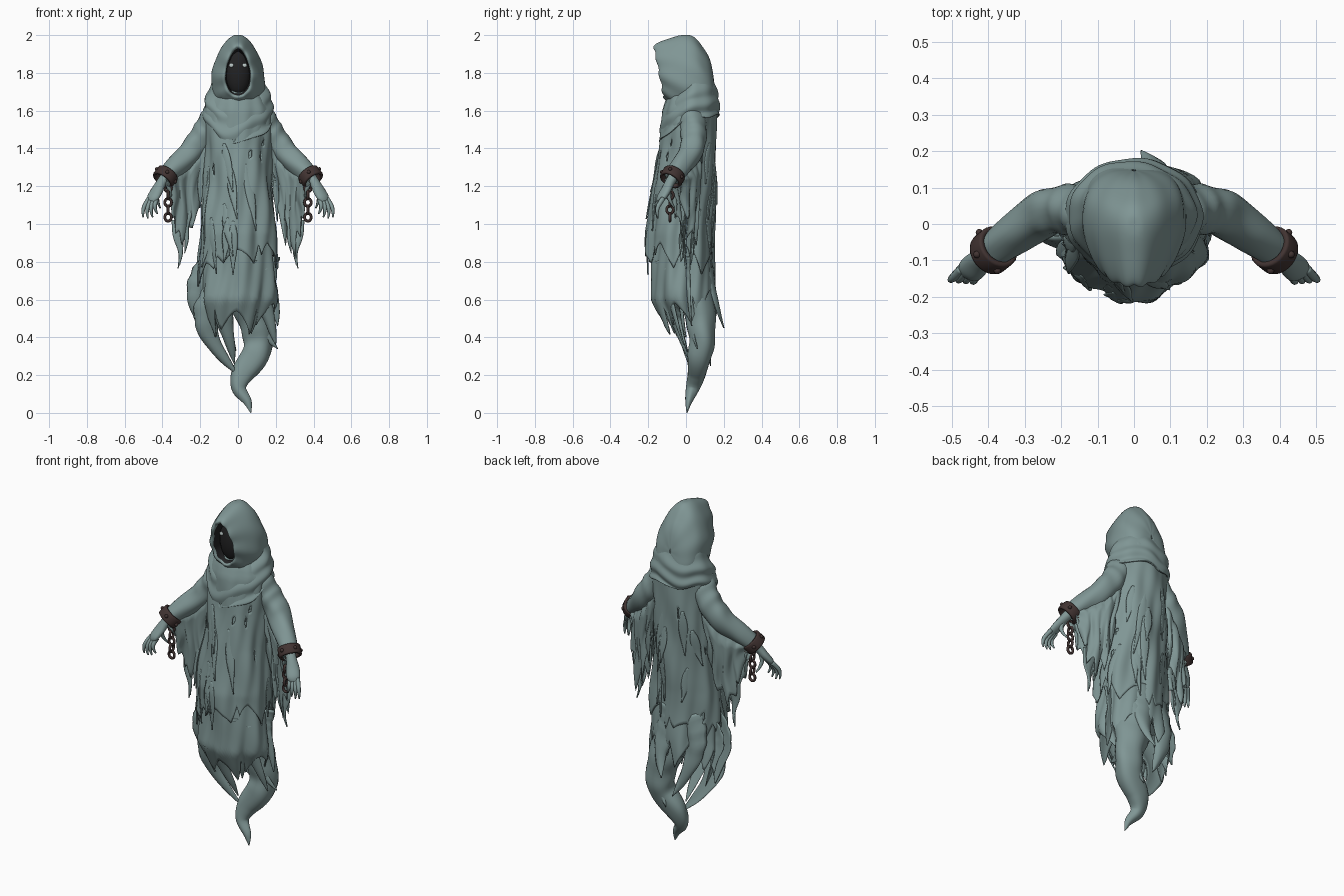
import bpy, bmesh, math, random
from math import sin, cos, pi
from mathutils import Vector

if "Cube" in bpy.data.objects:
    bpy.data.objects.remove(bpy.data.objects["Cube"])
random.seed(7)

def material(name, c):
    m = bpy.data.materials.new(name)
    m.diffuse_color = (*c, 1)
    m.use_nodes = True
    m.node_tree.nodes["Principled BSDF"].inputs["Base Color"].default_value = m.diffuse_color
    return m
CLOTH = material("grey_teal_cloth", (.215, .305, .3))
SKIN = material("pale_teal_skin", (.225, .315, .31))
IRON = material("rusty_iron", (.054, .034, .032))
DARK = material("hood_shadow", (.016, .016, .017))
EYE = material("pale_eye", (.5, .58, .57))

def finish(name, bm, mats, thick=0):
    bmesh.ops.recalc_face_normals(bm, faces=bm.faces)
    me = bpy.data.meshes.new(name)
    bm.to_mesh(me)
    bm.free()
    for m in mats:
        me.materials.append(m)
    for p in me.polygons:
        p.use_smooth = True
    ob = bpy.data.objects.new(name, me)
    bpy.context.collection.objects.link(ob)
    if thick:
        mod = ob.modifiers.new("thickness", 'SOLIDIFY')
        mod.thickness, mod.offset = thick, 0
    return ob

def sheet(name, nu, nv, f, mats=(CLOTH,), cu=True, cv=False, thick=.007, hole=None, mat=None, caps=False):
    """Grid surface from f(u, v), optionally closed in u and v."""
    bm = bmesh.new()
    ru, rv = nu + (not cu), nv + (not cv)
    g = [[bm.verts.new(f(i / nu, j / nv)) for i in range(ru)] for j in range(rv)]
    for j in range(nv):
        for i in range(nu):
            if hole and hole(i / nu, j / nv):
                continue
            a, b = (i + 1) % ru, (j + 1) % rv
            fc = bm.faces.new((g[j][i], g[j][a], g[b][a], g[b][i]))
            if mat:
                fc.material_index = mat(i / nu, j / nv)
    if caps:
        bm.faces.new(g[0])
        bm.faces.new(g[-1])
    return finish(name, bm, mats, thick)

def cat(P, t):
    """Smooth curve through tuples."""
    n = len(P) - 1
    f = min(max(t, 0), 1) * n
    i = min(int(f), n - 1)
    f -= i
    q = [P[max(i - 1, 0)], P[i], P[i + 1], P[min(i + 2, n)]]
    return [.5 * (2 * b + (c - a) * f + (2 * a - 5 * b + 4 * c - d) * f * f + (3 * b - a - 3 * c + d) * f ** 3)
            for a, b, c, d in zip(*q)]

def tube(name, P, s=1, side=(1, 0, 0), n=14, m=24, mats=(CLOTH,), curl=0, ripple=0):
    """Tapered tube or flat ribbon through (x, y, z, half width, half depth)."""
    def f(u, v):
        p = cat(P, v)
        T = (Vector(cat(P, v + .01)[:3]) - Vector(cat(P, v - .01)[:3])).normalized()
        A = Vector(side)
        A = (A - T * A.dot(T)).normalized()
        B = T.cross(A)
        a = 2 * pi * u
        k = 1 + ripple * sin(v * 31 + 5 * sin(4 * v) + 2 * sin(a)) + ripple * sin(4 * a + 9 * v)
        c = Vector(p[:3]) + A * abs(p[3]) * k * cos(a) + B * (abs(p[4]) * k * sin(a) + curl * abs(p[3]) * cos(a) ** 2)
        return (c.x * s, c.y, max(c.z, 0))
    return sheet(name, n, m, f, mats, thick=0, caps=True)

def ball(name, loc, scale, mat):
    bm = bmesh.new()
    bmesh.ops.create_icosphere(bm, subdivisions=3, radius=1)
    for v in bm.verts:
        v.co = Vector(loc) + Vector(a * b for a, b in zip(v.co, scale))
    return finish(name, bm, [mat])

def at(table, z):
    """Look up a ring row by height."""
    for a, b in zip(table, table[1:]):
        if z >= b[0]:
            break
    t = min(max((a[0] - z) / (a[0] - b[0]), 0), 1)
    return [p + (q - p) * t for p, q in zip(a, b)]

def teeth(n, lo, hi):
    """Ragged hem: depth of torn points around 0..1."""
    D = [random.uniform(lo, hi) for _ in range(n)]
    return lambda u: D[int(u * n) % n] * (1 - abs(2 * ((u * n) % 1) - 1)) ** 1.3

def ring(table, th, z, amp, off=0):
    """Point on a folded, draped body; th = 0 is the front."""
    _, hw, yf, yb = at(table, z)
    k = 1 + amp * (.7 * sin(6 * th + 9 * z + 1.5 * sin(4 * z)) + .4 * sin(13 * th - 9 * z) + .3 * sin(3 * th + 16 * z))
    cx = -.07 * max(0, .65 - z)
    return (cx + (hw + off) * k * sin(th), (yf + yb) / 2 - ((yb - yf) / 2 + off) * k * cos(th), z)

def drape(name, table, top, base, jag, amp, holes=0):
    H = [(random.random(), random.uniform(.25, .9)) for _ in range(holes)]
    def f(u, v):
        th = 2 * pi * u
        z = top + (base(th) - jag(u) - top) * v
        return ring(table, th + .16 * v ** 6 * sin(5 * th), z, amp * (.35 + .65 * v))
    sheet(name, 144, 48, f, hole=lambda u, v: any(((u - a) / .006) ** 2 + ((v - b) / .025) ** 2 < 1 for a, b in H))

# Robe: outer layer and longer under layer (z, half width, y front, y back)
ROBE = [(1.72, .09, -.07, .10), (1.66, .15, -.10, .14), (1.6, .175, -.12, .155), (1.4, .17, -.14, .155),
        (1.2, .176, -.168, .152), (.95, .2, -.205, .14), (.6, .215, -.195, .145)]
UNDER = [(1.6, .15, -.10, .13), (1.0, .17, -.165, .125), (.6, .2, -.175, .15), (.3, .12, -.03, .165)]
drape("robe", ROBE, 1.71, lambda th: .83 + .07 * sin(th + .5), teeth(12, .04, .18), .07, 14)
drape("under_robe", UNDER, 1.6, lambda th: .6 - .06 * cos(th), teeth(10, .06, .22), .085)

# Torn slivers lying on the robe
for i in range(22):
    th, z, L = random.uniform(0, 2 * pi), random.uniform(.95, 1.5), random.uniform(.2, .4)
    if abs(sin(th)) > .85:
        th += .7
    P = []
    for k in range(6):
        t = k / 5
        p = ring(ROBE, th + .3 * t * sin(i), max(z - L * t, .62), .055, .001 + .01 * t * t)
        P.append((*p, .024 * sin(pi * min(t + .05, .97) ** .8) + .001, .004))
    tube("torn_sliver", P, side=(cos(th), sin(th), 0), n=8, m=16)

# Tail curling down to a point
tube("tail", [(.03, .03, .75, .13, .1), (.07, .065, .57, .1, .085), (.105, .085, .42, .08, .07), (.095, .075, .31, .075, .065),
              (.025, .055, .21, .062, .05), (.005, .035, .13, .04, .035), (.05, .015, .06, .022, .018),
              (.068, .005, 0, .002, .002)], n=24, m=44, ripple=.04)

# Hem tatters: start x, y, z, half width, sideways bow, end shift in x and y, length
TATTERS = [(-.12, -.06, .78, .085, -.09, -.07, .06, .38), (-.14, 0, .75, .07, -.07, -.08, .05, .26),
           (-.06, -.08, .68, .1, -.11, .06, .12, .48), (-.02, -.12, .7, .08, -.05, .0, .15, .44),
           (.1, -.11, .76, .075, .03, .1, .1, .4), (.16, 0, .83, .06, .01, .05, .03, .37),
           (.08, 0, .6, .07, .0, .13, .06, .26), (.02, .12, .85, .1, .03, 0, .08, .4),
           (-.07, .1, .8, .09, -.05, .06, .04, .47), (0, .11, .65, .08, .08, .04, .02, .4),
           (.03, -.16, .8, .07, .03, .04, .1, .38)]
for x, y, z, w, bow, ex, ey, L in TATTERS:
    P = []
    for k in range(7):
        t = k / 6
        r = w * (1 - t) ** .7 * (1 - .2 * t) + .002
        P.append((x + bow * sin(pi * t) + ex * t ** 3 - .012 * sin(2 * pi * t), y + ey * t ** 1.5,
                  z - L * t, r, .003 + .18 * r))
    tube("hem_tatter", P, curl=.35 if y > 0 else -.35, ripple=.06)

# Hood: rings from the dark lining over the rim to the back (y, half width, top, bottom, tilt)
HOOD = [(-.02, .05, 1.90, 1.70, 0), (-.09, .064, 1.92, 1.69, .13), (-.14, .068, 1.935, 1.675, .19),
        (-.13, .086, 1.955, 1.66, .17), (-.08, .113, 1.98, 1.63, .05), (-.01, .134, 2.0, 1.6, 0),
        (.06, .132, 1.985, 1.6, .1), (.107, .108, 1.93, 1.6, .15), (.132, .064, 1.87, 1.64, .15), (.14, .004, 1.77, 1.75, .1)]
def hood(u, v):
    y, hw, zt, zb, tilt = cat(HOOD, v)
    a = 2 * pi * u
    k = 1 + .035 * sin(9 * a + 9 * v) * sin(pi * v) * (.55 - .45 * sin(a))
    z = (zt + zb) / 2 + (zt - zb) / 2 * sin(a)
    return (hw * k * cos(a) * (1 - .24 * sin(a)), y - tilt * (z - 1.81) + .005 * sin(9 * a) * (1 - v), min(z, 1.997))
sheet("hood", 72, 45, hood, (CLOTH, DARK), mat=lambda u, v: int(v < .2), thick=.006)

# Cowl draped round the shoulders, dipping to a V in front
COWL = [(1.80, .12, -.05, .13, .13), (1.69, .172, -.118, .168, .12), (1.60, .182, -.136, .172, .17)]
def cowl(u, v):
    z, hw, yf, yb, drop = cat(COWL, v)
    th = 2 * pi * u
    k = 1 + .035 * v ** .4 * sin(v * 19 + 1.8 * sin(th) + sin(3 * th)) + .012 * sin(9 * th)
    fr = ((1 + cos(th)) / 2) ** 2.5
    return (hw * k * sin(th), (yf + yb) / 2 - (yb - yf) / 2 * k * cos(th),
            z - drop * fr - .03 * v * (1 - cos(th)) / 2 + .01 * v * sin(5 * th))
sheet("cowl", 96, 40, cowl)

# Shadowed face and eyes
ball("face", (0, -.062, 1.805), (.066, .05, .125), DARK)
for s in (1, -1):
    ball("eye", (s * .035, -.103, 1.84), (.013, .006, .011), EYE)

ARM = [(.11, .02, 1.59, .07), (.17, .04, 1.49, .068), (.242, .03, 1.395, .064), (.315, -.02, 1.315, .058), (.385, -.07, 1.25, .046)]
HANG = [(.18, .03, 1.2), (.225, .03, 1.02), (.295, .01, .86), (.335, -.02, 1.0), (.365, -.06, 1.18)]
Q = Vector((.075, -.06, -.1)).to_track_quat('Z', 'Y')
C = Vector((.385, -.072, 1.25))

for s in (1, -1):
    # Sleeve with its hanging ragged drape
    tube("sleeve", [(*p, p[3]) for p in ARM], s, side=(0, 1, 0), n=24, m=48, ripple=.035)
    jag = teeth(7, .08, .3)
    def hang(u, v):
        w = 2 * v - 1
        t = abs(w)
        p = Vector(cat(ARM, u)[:3]).lerp(Vector(cat(HANG, u)), t * (.82 + jag(u)))
        off = .055 * min(1, t * 4) * (1 - .6 * t) + .012 * t * sin(u * 30 + 4 * t)
        return (s * (p.x + .012 * t * sin(9 * t + u * 8)), p.y + math.copysign(off, w), p.z)
    sheet("sleeve_drape", 56, 40, hang, cu=False)
    for x, z, dx in ((.29, 1.0, .03), (.265, 1.08, .02), (.32, 1.02, -.01)):
        tube("sleeve_tatter", [(x + dx * t + .008 * sin(6 * t), -.01 * sin(pi * t), z - .235 * t, .03 * (1 - t) + .002, .005)
                               for t in (0, .35, .7, 1)], s, n=8)
    # Hand, fingers and thumb
    tube("hand", [(.36, -.05, 1.28, .03, .03), (.405, -.085, 1.22, .028, .025), (.43, -.108, 1.175, .036, .023),
                  (.45, -.13, 1.14, .036, .019), (.46, -.138, 1.12, .022, .012)], s, side=(.8, .5, 0), mats=(SKIN,))
    for k in range(5):
        a, b = Vector((.472 - .014 * k, -.122 - .004 * k, 1.135)), Vector((.502 - .025 * k, -.15, 1.03 + .006 * (k - 1) ** 2))
        if k == 4:
            a, b = Vector((.42, -.09, 1.19)), Vector((.412, -.06, 1.085))
        P = []
        for t in (0, .4, .7, 1):
            p = a.lerp(b, t) + Vector((.012, -.014, 0)) * sin(pi * t)
            P.append((*p, .013 - .009 * t ** 2, .013 - .009 * t ** 2))
        tube("finger", P, s, n=8, m=12, mats=(SKIN,))
    # Shackle, rivets and chain
    def shackle(u, v):
        a, b = 2 * pi * u, 2 * pi * v
        r = .054 + .008 * max(-1, min(1, 1.5 * cos(b)))
        p = C + Q @ Vector((r * cos(a), r * sin(a), .027 * max(-1, min(1, 1.5 * sin(b)))))
        return (p.x * s, p.y, p.z)
    sheet("shackle", 32, 12, shackle, (IRON,), cv=True, thick=0)
    for k in range(5):
        p = C + Q @ Vector((.062 * cos(k * pi / 2.5), .062 * sin(k * pi / 2.5), 0))
        ball("rivet", (p.x * s, p.y, p.z), (.01, .01, .01), IRON)
    for k in range(5):
        def link(u, v):
            a, b = 2 * pi * u, 2 * pi * v
            w, d = .0175 * (1 + .42 * cos(b)) * cos(a), .0075 * sin(b)
            x, y = (w, d) if k % 2 == 0 else (d, w)
            return (s * (.37 + x), -.085 + y, 1.192 - .039 * k + (.021 + .0075 * cos(b)) * sin(a))
        sheet("chain_link", 20, 8, link, (IRON,), cv=True, thick=0)
